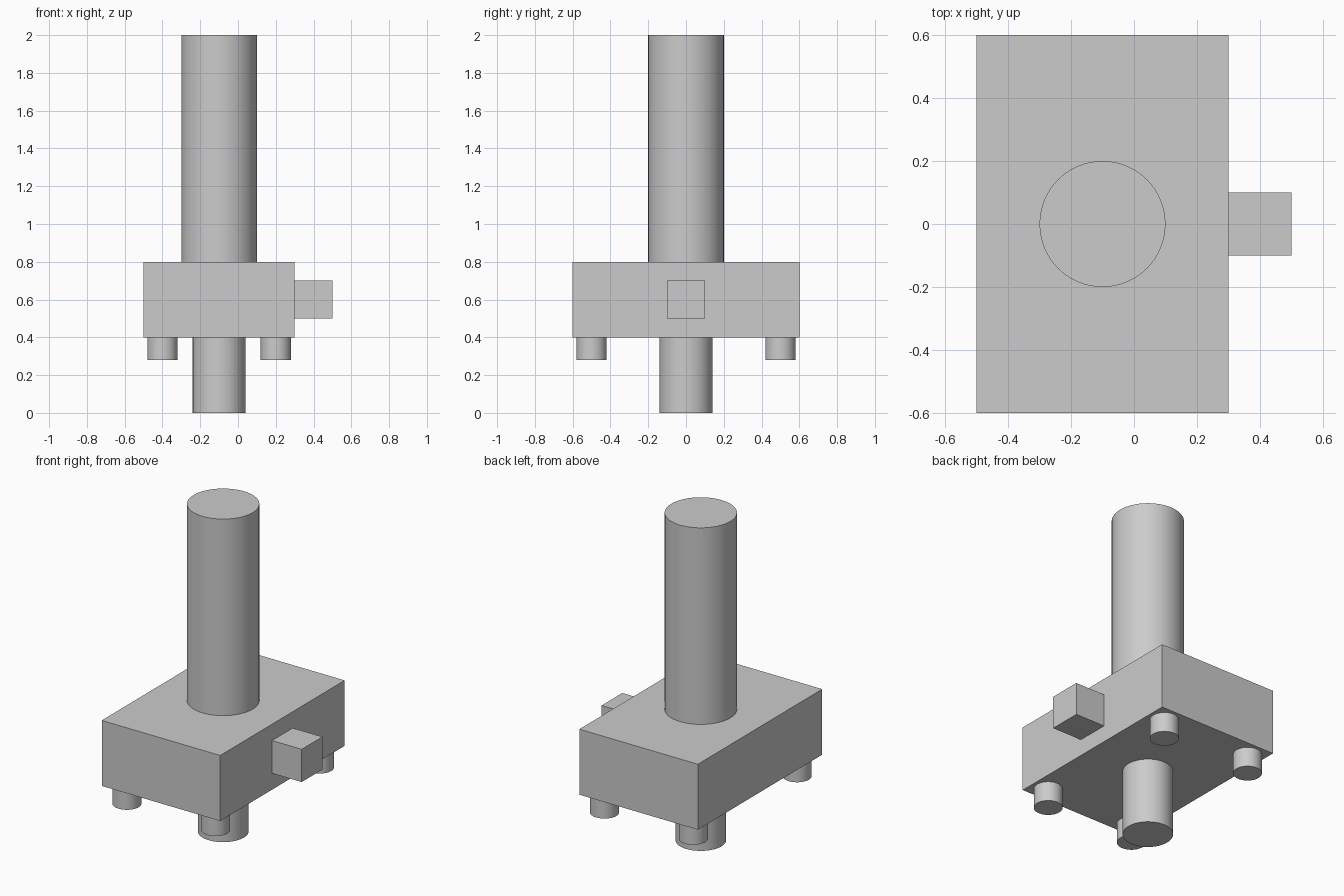
import bpy
import math

cube = bpy.data.objects.get("Cube")
if cube:
    bpy.data.objects.remove(cube, do_unlink=True)

GREY = (0.6, 0.6, 0.6, 1.0)
grey = bpy.data.materials.new("light grey")
grey.use_nodes = True
grey.diffuse_color = GREY
grey.node_tree.nodes["Principled BSDF"].inputs["Base Color"].default_value = GREY


def finish(name):
    obj = bpy.context.object
    obj.name = name
    obj.data.materials.append(grey)
    return obj


def box(name, centre, size):
    bpy.ops.mesh.primitive_cube_add(size=1, location=centre)
    obj = finish(name)
    obj.scale = size
    bpy.ops.object.transform_apply(location=False, rotation=False, scale=True)


def cylinder(name, x, y, bottom, top, radius):
    bpy.ops.mesh.primitive_cylinder_add(
        vertices=64, radius=radius, depth=top - bottom,
        location=(x, y, (bottom + top) / 2))
    finish(name)
    bpy.ops.object.shade_smooth_by_angle(angle=math.radians(30))


AXIS_X = -0.1

# Main block with a square tab on its left side
box("body_block", (AXIS_X, 0, 0.6), (0.8, 1.2, 0.4))
box("side_tab", (0.4, 0, 0.6), (0.2, 0.2, 0.2))

# Tall column above and narrower spigot below
cylinder("upper_column", AXIS_X, 0, 0.8, 2.0, 0.2)
cylinder("lower_spigot", AXIS_X, 0, 0.0, 0.4, 0.14)

# Four short pegs under the corners
for side, dx in (("left", 0.3), ("right", -0.3)):
    for end, y in (("front", -0.5), ("back", 0.5)):
        cylinder(f"{end}_{side}_peg", AXIS_X + dx, y, 0.28, 0.4, 0.08)
